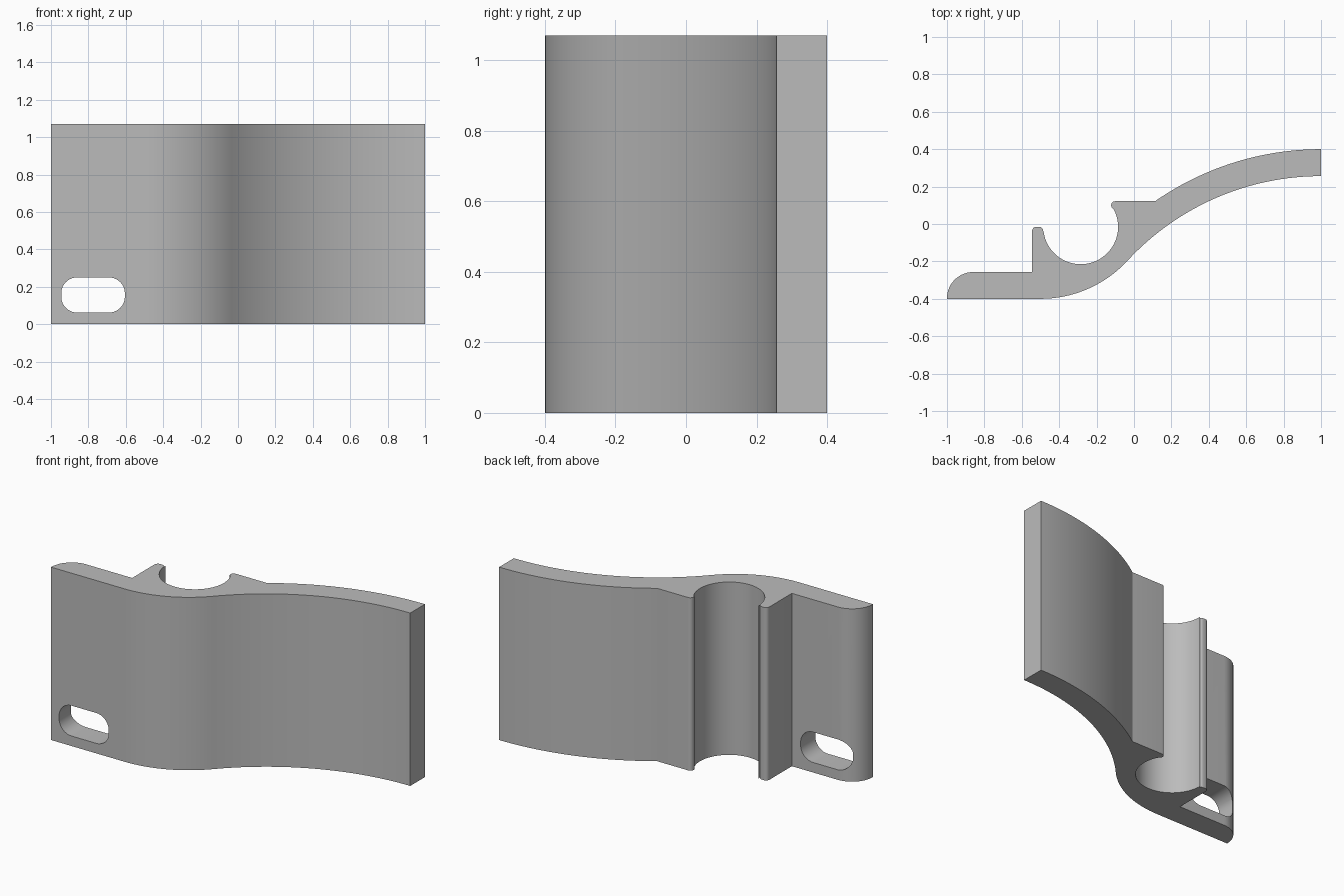
import bpy
import bmesh
from math import sin, cos, radians
from mathutils import Vector

HEIGHT = 1.07

cube = bpy.data.objects.get("Cube")
if cube:
    bpy.data.objects.remove(cube, do_unlink=True)

grey = bpy.data.materials.new("plain grey")
grey.use_nodes = True
COLOUR = (0.5, 0.5, 0.5, 1)
grey.diffuse_color = COLOUR
grey.node_tree.nodes["Principled BSDF"].inputs["Base Color"].default_value = COLOUR


def arc(cx, cy, r, start, end, steps):
    """Points along an arc, angles in degrees."""
    angles = [radians(start + (end - start) * i / steps) for i in range(steps + 1)]
    return [(cx + r * cos(a), cy + r * sin(a)) for a in angles]


def prism(name, points, direction):
    """Extrude a closed outline along a direction."""
    bm = bmesh.new()
    face = bm.faces.new([bm.verts.new(p) for p in points])
    grown = bmesh.ops.extrude_face_region(bm, geom=[face])["geom"]
    verts = [v for v in grown if isinstance(v, bmesh.types.BMVert)]
    bmesh.ops.translate(bm, verts=verts, vec=Vector(direction))
    bmesh.ops.recalc_face_normals(bm, faces=bm.faces)
    mesh = bpy.data.meshes.new(name)
    bm.to_mesh(mesh)
    bm.free()
    mesh.materials.append(grey)
    obj = bpy.data.objects.new(name, mesh)
    bpy.context.collection.objects.link(obj)
    return obj


# Outline: S-curved front, curved wing, tube cradle, post and rounded foot
outline = [(-1, -0.4)]
outline += arc(-0.5, 0.233, 0.633, -90, -42.8, 20)
outline += arc(1, -1.154, 1.41, 137, 90, 32)
outline += arc(1, -1.154, 1.554, 90, 124.8, 28)
outline += arc(-0.1, 0.1, 0.022, 90, 207, 8)
outline += arc(-0.285, -0.015, 0.2, 26, -180, 44)
outline += arc(-0.508, -0.038, 0.023, 0, 90, 6)
outline += arc(-0.522, -0.038, 0.023, 90, 180, 6)
outline += [(-0.545, -0.257)]
outline += arc(-0.86, -0.397, 0.14, 90, 180, 14)
bracket = prism("bracket", [(x, y, 0) for x, y in outline], (0, 0, HEIGHT))

# Rounded slot through the foot
slot = []
for cx, cz, start in ((-0.69, 0.165, 0), (-0.86, 0.165, 90),
                      (-0.86, 0.147, 180), (-0.69, 0.147, 270)):
    slot += arc(cx, cz, 0.085, start, start + 90, 10)
cutter = prism("slot_cutter", [(x, -0.6, z) for x, z in slot], (0, 0.5, 0))
cutter.hide_render = True

cut = bracket.modifiers.new("slot", "BOOLEAN")
cut.operation = "DIFFERENCE"
cut.solver = "EXACT"
cut.object = cutter

bpy.ops.object.select_all(action="DESELECT")
bracket.select_set(True)
bpy.context.view_layer.objects.active = bracket
bpy.ops.object.modifier_apply(modifier=cut.name)
bpy.data.objects.remove(cutter, do_unlink=True)
bpy.ops.object.shade_smooth_by_angle(angle=radians(25))
